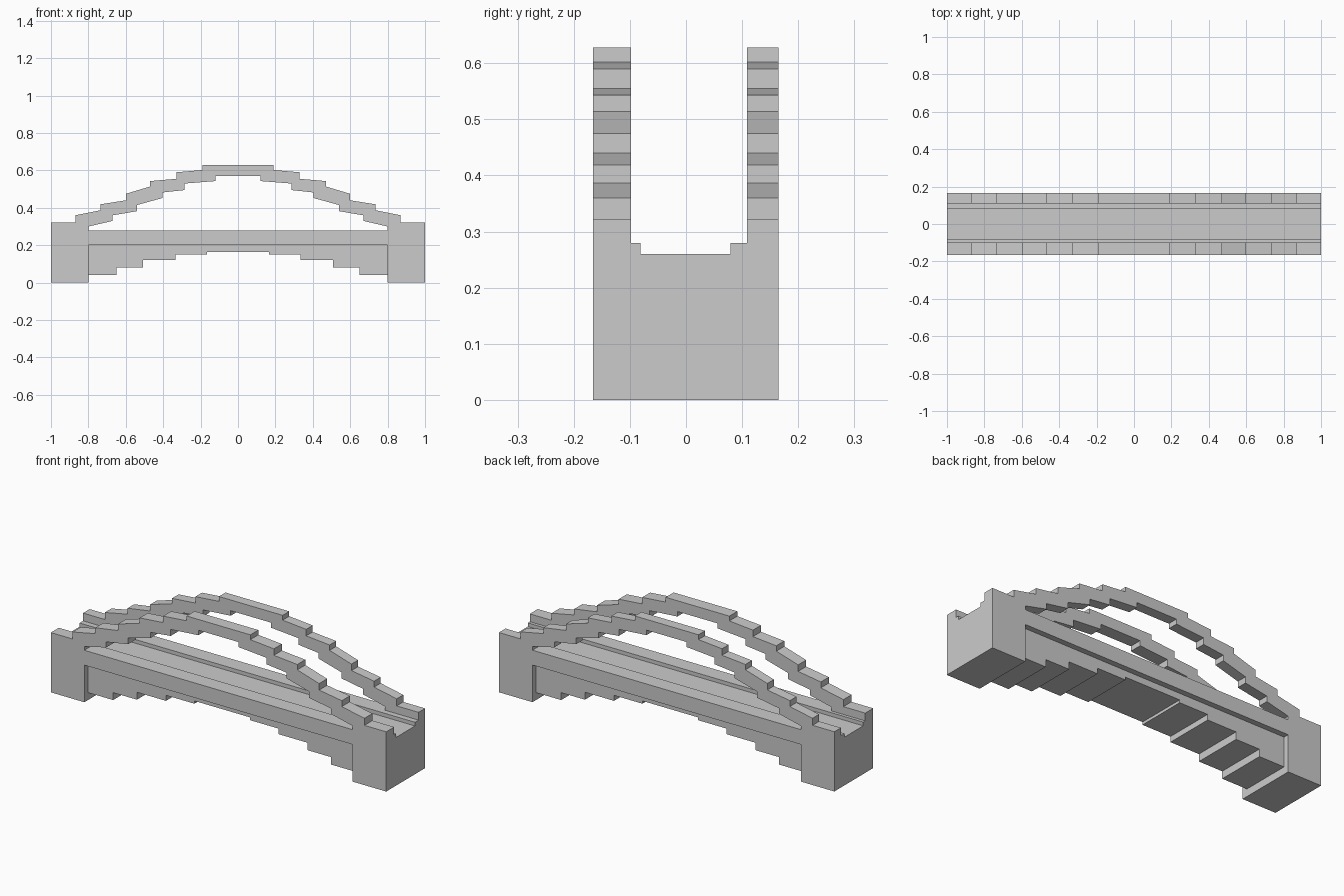
import bpy, bmesh
from mathutils import Vector

if "Cube" in bpy.data.objects:
    bpy.data.objects.remove(bpy.data.objects["Cube"])

Y0, Y1 = -0.166, 0.165


def prism(name, pts, offset):
    """Extrude a closed planar outline along an offset vector."""
    bm = bmesh.new()
    face = bm.faces.new([bm.verts.new(p) for p in pts])
    ext = bmesh.ops.extrude_face_region(bm, geom=[face])
    moved = [v for v in ext["geom"] if isinstance(v, bmesh.types.BMVert)]
    bmesh.ops.translate(bm, verts=moved, vec=Vector(offset))
    bmesh.ops.recalc_face_normals(bm, faces=bm.faces[:])
    me = bpy.data.meshes.new(name)
    bm.to_mesh(me)
    bm.free()
    ob = bpy.data.objects.new(name, me)
    bpy.context.collection.objects.link(ob)
    return ob


def trough(name, x0, x1, bottom):
    """Block with a sunken roadway between two kerbs."""
    sec = [(Y0, bottom), (Y1, bottom), (Y1, 0.28), (0.079, 0.28),
           (0.079, 0.26), (-0.081, 0.26), (-0.081, 0.28), (Y0, 0.28)]
    return prism(name, [(x0, y, z) for y, z in sec], (x1 - x0, 0, 0))


def mirrored(half):
    """Full outline from its right half, listed from the end to the crown."""
    return half + [(-x, z) for x, z in reversed(half)]


# Roadway deck and end abutments
trough("deck", -0.8, 0.8, 0.2)
trough("left_abutment", -1.0, -0.8, 0.0)
trough("right_abutment", 0.8, 1.0, 0.0)

# Stepped side arches with shoulders over the abutments
outer = [(1.0, 0.28), (1.0, 0.322), (0.87, 0.322), (0.87, 0.36),
         (0.735, 0.387), (0.735, 0.419), (0.60, 0.44), (0.60, 0.475),
         (0.47, 0.514), (0.47, 0.543), (0.33, 0.555), (0.33, 0.59),
         (0.19, 0.602), (0.19, 0.628)]
inner = [(0.8, 0.28), (0.8, 0.30), (0.67, 0.33), (0.67, 0.36),
         (0.54, 0.382), (0.54, 0.415), (0.405, 0.452), (0.405, 0.482),
         (0.285, 0.495), (0.285, 0.53), (0.12, 0.543), (0.12, 0.57)]
arch = mirrored(outer) + [(-x, z) for x, z in mirrored(inner)]
for name, ya, yb in (("front_arch", Y0, -0.098), ("back_arch", 0.109, Y1)):
    prism(name, [(x, ya, z) for x, z in arch], (0, yb - ya, 0))

# Stepped arch under the deck, set in from the sides
edges = [0.8, 0.65, 0.508, 0.335, 0.165]
lows = [0.04, 0.08, 0.12, 0.15, 0.165]
half = [(0.8, 0.2)]
for i, (x, z) in enumerate(zip(edges, lows)):
    half.append((x, z))
    if i + 1 < len(edges):
        half.append((edges[i + 1], z))
prism("under_arch", [(x, -0.135, z) for x, z in mirrored(half)], (0, 0.27, 0))
